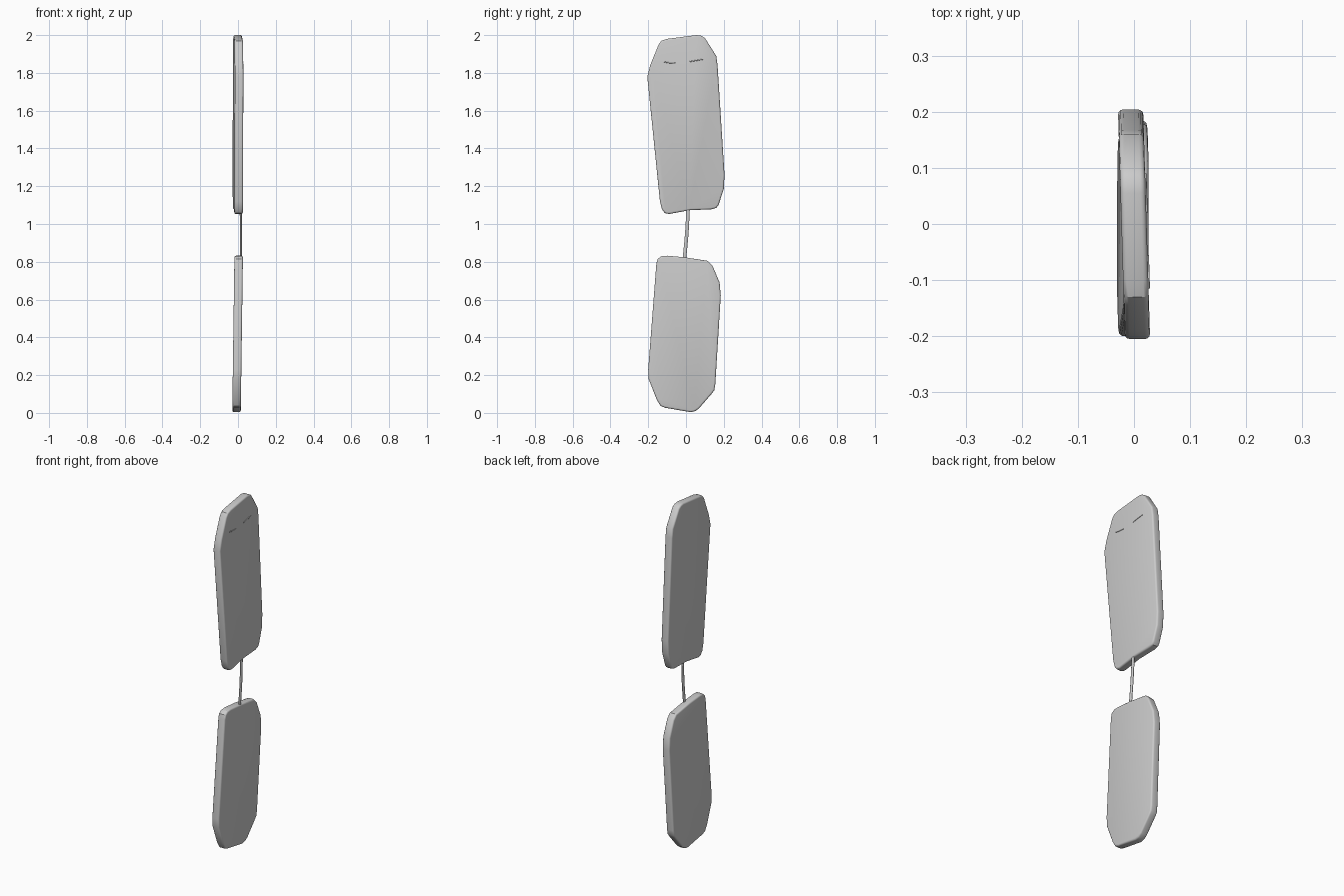
import bpy
import bmesh
import math
from mathutils import Matrix, Vector

cube = bpy.data.objects.get("Cube")
if cube:
    bpy.data.objects.remove(cube, do_unlink=True)

THICK = 0.045


def lean(offset, yaw, tilt):
    """Shear that shifts x gently along the panel's width and height."""
    return Matrix(((1, yaw, tilt, offset), (0, 1, 0, 0), (0, 0, 1, 0), (0, 0, 0, 1)))


def add_panel(name, outline, shear):
    bm = bmesh.new()
    face = bm.faces.new([bm.verts.new((-THICK / 2, y, z)) for y, z in outline])
    extruded = bmesh.ops.extrude_face_region(bm, geom=[face])["geom"]
    verts = [g for g in extruded if isinstance(g, bmesh.types.BMVert)]
    bmesh.ops.translate(bm, verts=verts, vec=(THICK, 0, 0))
    bmesh.ops.recalc_face_normals(bm, faces=bm.faces)
    # Round both rims of the slab
    rims = [e for e in bm.edges if abs(e.verts[0].co.x - e.verts[1].co.x) < THICK / 2]
    bmesh.ops.bevel(bm, geom=rims, offset=0.009, segments=3, profile=0.5,
                    affect='EDGES', clamp_overlap=True)
    bm.transform(shear)
    mesh = bpy.data.meshes.new(name)
    bm.to_mesh(mesh)
    bm.free()
    obj = bpy.data.objects.new(name, mesh)
    bpy.context.collection.objects.link(obj)
    bpy.ops.object.select_all(action='DESELECT')
    obj.select_set(True)
    bpy.context.view_layer.objects.active = obj
    bpy.ops.object.shade_smooth_by_angle(angle=math.radians(32))
    return obj


def add_strand(name, points, radius, flatten=1.0):
    """Tube through points, squashed along x by flatten."""
    curve = bpy.data.curves.new(name, 'CURVE')
    curve.dimensions = '3D'
    curve.bevel_depth = radius
    curve.bevel_resolution = 2
    curve.use_fill_caps = True
    spline = curve.splines.new('BEZIER')
    spline.bezier_points.add(len(points) - 1)
    for bp, (x, y, z) in zip(spline.bezier_points, points):
        bp.co = (x / flatten, y, z)
        bp.handle_left_type = bp.handle_right_type = 'AUTO'
    obj = bpy.data.objects.new(name, curve)
    obj.scale.x = flatten
    bpy.context.collection.objects.link(obj)
    return obj


# Upper panel
upper_outline = [
    (-0.205, 1.78), (-0.19, 1.84), (-0.145, 1.95), (-0.13, 1.97), (-0.10, 1.98),
    (0.055, 2.0), (0.08, 1.997), (0.10, 1.985), (0.16, 1.89), (0.167, 1.84),
    (0.204, 1.26), (0.2, 1.185), (0.172, 1.1), (0.16, 1.085), (0.135, 1.078),
    (0.02, 1.073), (-0.09, 1.053), (-0.112, 1.058), (-0.127, 1.078), (-0.138, 1.12),
]
upper_shear = lean(0, -0.03, 0)
add_panel("upper_panel", upper_outline, upper_shear)

# Lower panel
lower_outline = [
    (-0.157, 0.79), (-0.15, 0.815), (-0.13, 0.83), (-0.10, 0.832), (-0.01, 0.824),
    (0.115, 0.805), (0.14, 0.78), (0.178, 0.69), (0.184, 0.62), (0.155, 0.15),
    (0.15, 0.12), (0.135, 0.1), (0.07, 0.025), (0.05, 0.01), (0.025, 0.004),
    (-0.11, 0.027), (-0.135, 0.037), (-0.155, 0.07), (-0.198, 0.18), (-0.2, 0.23),
]
add_panel("lower_panel", lower_outline, lean(-0.008, 0, 0.014))

# Flat cord joining the panels
add_strand("cord", [(0.014, 0.012, 1.1), (0.016, 0.004, 0.95), (0.016, -0.01, 0.8)],
           0.01, flatten=0.6)

# Two fine creases near the top of the upper panel
crease_paths = {
    "left_crease": [(-0.115, 1.858), (-0.085, 1.853), (-0.055, 1.852)],
    "right_crease": [(0.02, 1.86), (0.055, 1.866), (0.09, 1.872)],
}
for name, path in crease_paths.items():
    add_strand(name, [upper_shear @ Vector((THICK / 2, y, z)) for y, z in path], 0.0025)
